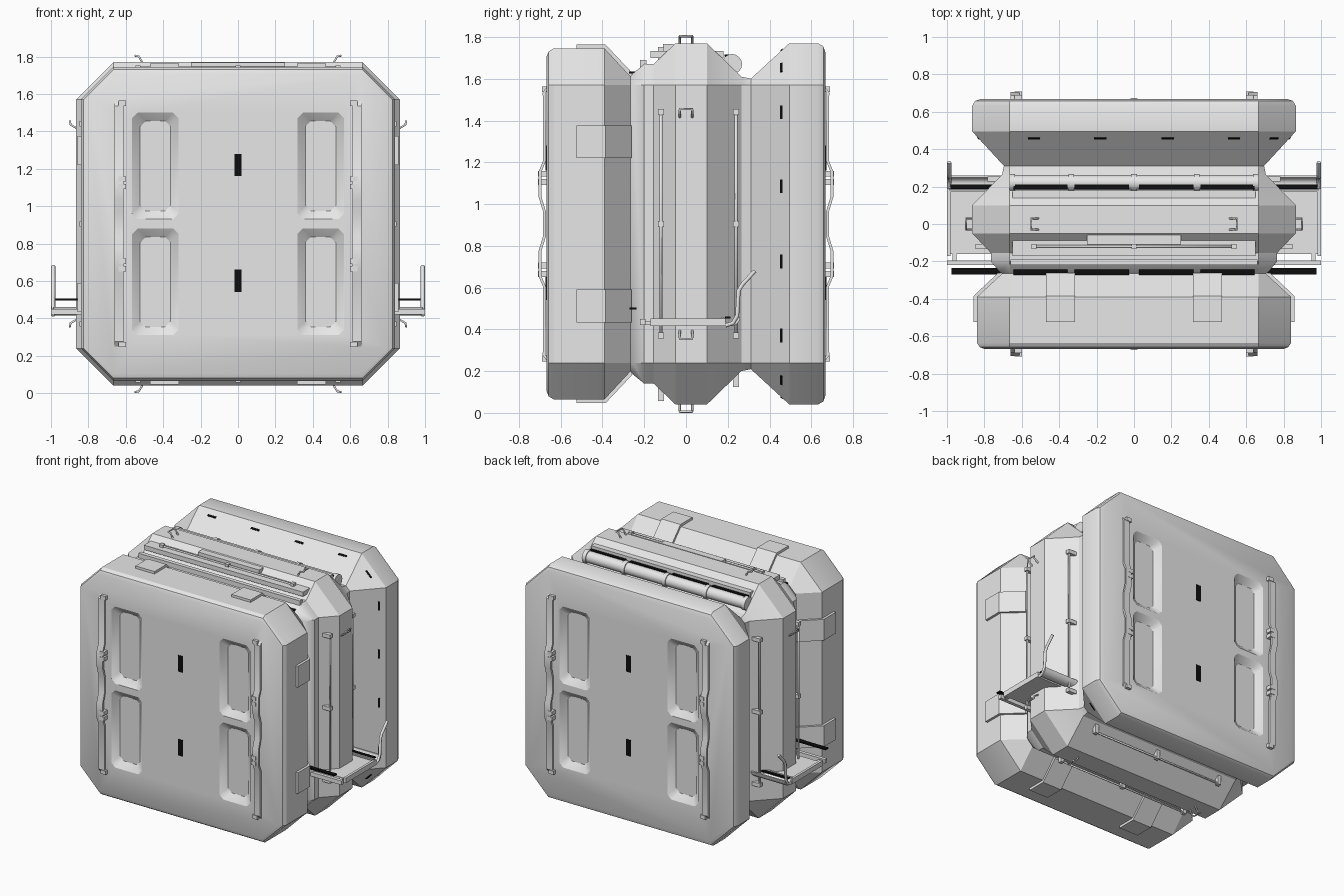
import bpy, bmesh, math
from mathutils import Matrix, Vector

cube = bpy.data.objects.get("Cube")
if cube:
    bpy.data.objects.remove(cube, do_unlink=True)

C = 0.905   # height of the central axis
F = 0.665   # where the corner chamfers begin


def material(name, value):
    m = bpy.data.materials.new(name)
    m.use_nodes = True
    col = (value, value, value, 1)
    m.diffuse_color = col
    m.node_tree.nodes["Principled BSDF"].inputs["Base Color"].default_value = col
    return m


GREY = material("hull grey", 0.8)
BLACK = material("marking black", 0.004)
parts = []


def side(k):
    """Frame of one side: 0 top, 1 left, 2 bottom, 3 right."""
    return Matrix.Translation((0, 0, C)) @ Matrix.Rotation(k * math.pi / 2, 4, 'Y')


def finish(name, bm, mat=GREY):
    bmesh.ops.recalc_face_normals(bm, faces=bm.faces)
    me = bpy.data.meshes.new(name)
    bm.to_mesh(me)
    bm.free()
    me.materials.append(mat)
    ob = bpy.data.objects.new(name, me)
    bpy.context.collection.objects.link(ob)
    parts.append(ob)
    return ob


def loft(name, rings):
    """Skin closed rings of points and cap both ends."""
    bm = bmesh.new()
    vs = [[bm.verts.new(p) for p in ring] for ring in rings]
    n = len(vs[0])
    for a, b in zip(vs, vs[1:]):
        for i in range(n):
            bm.faces.new((a[i], a[(i + 1) % n], b[(i + 1) % n], b[i]))
    bm.faces.new(vs[0])
    bm.faces.new(vs[-1])
    return finish(name, bm)


def octagon(y, h):
    c = min(F, h - 0.01)
    q = [(-c, h), (c, h), (h, c), (h, -c), (c, -h), (-c, -h), (-h, -c), (-h, c)]
    return [(x, y, C + z) for x, z in q]


def prism(name, profile, u0, u1, M, mat=GREY):
    """Extrude a (y, height) profile along the side's own axis."""
    bm = bmesh.new()
    a, b = [[bm.verts.new(M @ Vector((u, y, h))) for y, h in profile] for u in (u0, u1)]
    n = len(a)
    bm.faces.new(a)
    bm.faces.new(b)
    for i in range(n):
        bm.faces.new((a[i], a[(i + 1) % n], b[(i + 1) % n], b[i]))
    return finish(name, bm, mat)


def box(name, u, y, h, M, mat=GREY):
    rect = [(y[0], h[0]), (y[1], h[0]), (y[1], h[1]), (y[0], h[1])]
    return prism(name, rect, u[0], u[1], M, mat)


def tube(name, pts, r, M):
    cu = bpy.data.curves.new(name, 'CURVE')
    cu.dimensions = '3D'
    cu.bevel_depth, cu.bevel_resolution, cu.use_fill_caps = r, 1, True
    sp = cu.splines.new('POLY')
    sp.points.add(len(pts) - 1)
    for p, q in zip(sp.points, pts):
        p.co = (*(M @ Vector(q)), 1)
    cu.materials.append(GREY)
    ob = bpy.data.objects.new(name, cu)
    bpy.context.collection.objects.link(ob)


# Three octagonal hull sections
front = loft("front_section", [octagon(y, h) for y, h in (
    (-0.668, 0.8), (-0.658, 0.825), (-0.635, 0.84), (-0.39, 0.84), (-0.265, 0.705))])
loft("middle_section", [octagon(y, h) for y, h in (
    (-0.27, 0.7), (-0.255, 0.72), (-0.2, 0.765), (-0.155, 0.765), (-0.05, 0.865),
    (0.1, 0.865), (0.265, 0.705), (0.315, 0.695))])
back = loft("back_section", [octagon(y, h) for y, h in (
    (0.31, 0.695), (0.495, 0.865), (0.632, 0.865), (0.658, 0.85), (0.668, 0.82))])

# Sunken panels in the front and back faces
for slab, s in ((front, -1), (back, 1)):
    for sx in (-1, 1):
        for sz in (-1, 1):
            rings = []
            for y, w, h in ((0.69, 0.145, 0.31), (0.668, 0.125, 0.285), (0.628, 0.082, 0.24)):
                r = 0.03
                corner = [(w - r, h), (w, h - r), (w, r - h), (w - r, -h),
                          (r - w, -h), (-w, r - h), (-w, h - r), (r - w, h)]
                rings.append([(sx * 0.442 + a, s * y, C + sz * 0.31 + b) for a, b in corner])
            cutter = loft("panel_cutter", rings)
            cutter.hide_render = True
            mod = slab.modifiers.new("panel", 'BOOLEAN')
            mod.operation, mod.solver, mod.object = 'DIFFERENCE', 'EXACT', cutter
            with bpy.context.temp_override(object=slab, active_object=slab):
                bpy.ops.object.modifier_apply(modifier=mod.name)
            parts.remove(cutter)
            bpy.data.objects.remove(cutter, do_unlink=True)

# Wavy grab rails and dark markings on both big faces
top = side(0)
wave = [(0.66, 0.665), (0.668, 0.64), (0.685, 0.3), (0.706, 0.25), (0.706, 0.13), (0.685, 0.06)]
wave = [(0.686, 0.63) if i == 1 else p for i, p in enumerate(wave)]
wave += [(y, -z) for y, z in reversed(wave)]
for s in (-1, 1):
    outer = [(s * y, z) for y, z in wave]
    inner = [(s * (y - 0.014), z) for y, z in reversed(wave)]
    for sx in (-1, 1):
        x = sx * 0.637
        prism("grab_rail", outer + inner, x - 0.024, x + 0.024, top)
        for z in (-0.645, -0.24, -0.2, 0.2, 0.24, 0.645):
            ys = sorted((s * 0.65, s * (0.708 if abs(z) < 0.5 else 0.69)))
            box("rail_bracket", (sx * 0.62 - 0.02, sx * 0.62 + 0.02), ys, (z - 0.014, z + 0.014), top)
    for z in (-0.305, 0.315):
        box("face_marking", (-0.02, 0.02), sorted((s * 0.664, s * 0.672)), (z - 0.06, z + 0.06), top, BLACK)

# Fittings repeated around the four sides
PAD = [(-0.525, 0.83), (-0.525, 0.858), (-0.385, 0.858), (-0.262, 0.728), (-0.262, 0.7), (-0.39, 0.83)]
for k in range(4):
    M = side(k)
    for s in (-1, 1):
        u = s * 0.393
        prism("wrap_pad", PAD, u - 0.078, u + 0.078, M)
        # Bent cleats on the middle section
        v = s * 0.53
        tube("cleat", [(v - s * 0.02, -0.03, 0.86), (v, -0.03, 0.895), (v + s * 0.02, -0.03, 0.899),
                       (v + s * 0.02, 0.03, 0.899), (v, 0.03, 0.895), (v - s * 0.02, 0.03, 0.86)], 0.006, M)
    # Hand rods with clips
    for y, low, high in ((-0.12, 0.79, 0.835), (0.24, 0.72, 0.77)):
        if k == 0 and y > 0:
            continue
        e = 0.535
        tube("hand_rod", [(-e, y, low), (-e, y, high), (e, y, high), (e, y, low)], 0.008, M)
        for u in (-e, 0, e):
            box("rod_clip", (u - 0.014, u + 0.014), (y - 0.014, y + 0.014), (low - 0.02, high + 0.012), M)
    # Dashes on the sloped rim of the back section
    for u in (-0.535, -0.18, 0.18, 0.535):
        prism("rim_dash", [(0.455, 0.824), (0.465, 0.833), (0.461, 0.839), (0.451, 0.83)],
              u - 0.033, u + 0.033, M, BLACK)
for k in (0.5, 1.5):
    prism("corner_dash", [(0.455, 1.05), (0.465, 1.056), (0.461, 1.064), (0.451, 1.058)],
          -0.03, 0.03, side(k), BLACK)

# Roof tray, gutter roll and its clamps
box("roof_tray", (-0.65, 0.65), (-0.17, 0.18), (0.795, 0.828), top)
box("roof_tray_lip", (-0.66, 0.66), (-0.22, -0.19), (0.75, 0.785), top)
box("roof_box", (-0.25, 0.25), (-0.11, -0.06), (0.8, 0.862), top)
ROLL = [(0.22 + 0.042 * math.cos(a * math.pi / 8), 0.765 + 0.042 * math.sin(a * math.pi / 8)) for a in range(16)]
CLAMP = [(0.22 + (y - 0.22) * 1.15, 0.765 + (h - 0.765) * 1.15) for y, h in ROLL]
prism("gutter_roll", ROLL, -0.655, 0.655, top)
for u in (-0.65, -0.335, 0, 0.335, 0.65):
    prism("roll_clamp", CLAMP, u - 0.015, u + 0.015, top)
for u in (-0.5, -0.172, 0.172, 0.5):
    box("roll_strip", (u - 0.145, u + 0.145), (0.185, 0.21), (0.802, 0.81), top, BLACK)
    box("seam_strip", (u - 0.145, u + 0.145), (-0.272, -0.236), (0.72, 0.729), top, BLACK)

# Side trays with gutter, lip and raised arm
GUTTER = [(0.17, -0.455)]
for r, order in ((0.045, range(9)), (0.033, range(8, -1, -1))):
    GUTTER += [(0.215 - r * math.cos(a * math.pi / 8), -0.445 - r * math.sin(a * math.pi / 8)) for a in order]
GUTTER = GUTTER[1:]
ARM = [(0.19, -0.487), (0.225, -0.475), (0.245, -0.44), (0.252, -0.32), (0.27, -0.29), (0.33, -0.225)]
for s in (-1, 1):
    def span(a, b):
        return tuple(sorted((s * a, s * b)))
    box("side_tray", span(0.69, 0.985), (-0.16, 0.18), (-0.485, -0.462), top)
    box("tray_end", span(0.982, 1.0), (-0.17, 0.19), (-0.49, -0.452), top)
    box("tray_lip", span(0.69, 1.0), (-0.22, -0.195), (-0.485, -0.455), top)
    for x in (0.74, 0.96):
        box("lip_strut", span(x - 0.01, x + 0.01), (-0.21, -0.14), (-0.482, -0.465), top)
    prism("tray_gutter", GUTTER, *span(0.69, 0.99), top)
    box("gutter_strip", span(0.69, 0.98), (0.187, 0.212), (-0.452, -0.444), top, BLACK)
    box("tray_strip", span(0.68, 0.975), (-0.27, -0.236), (-0.409, -0.4), top, BLACK)
    tube("tray_arm", [(s * 0.988, y, h) for y, h in ARM], 0.011, top)

# Smooth the rounded parts, keep the hard edges
bpy.ops.object.select_all(action='DESELECT')
for ob in parts:
    ob.select_set(True)
bpy.context.view_layer.objects.active = front
bpy.ops.object.shade_smooth_by_angle(angle=math.radians(32))
